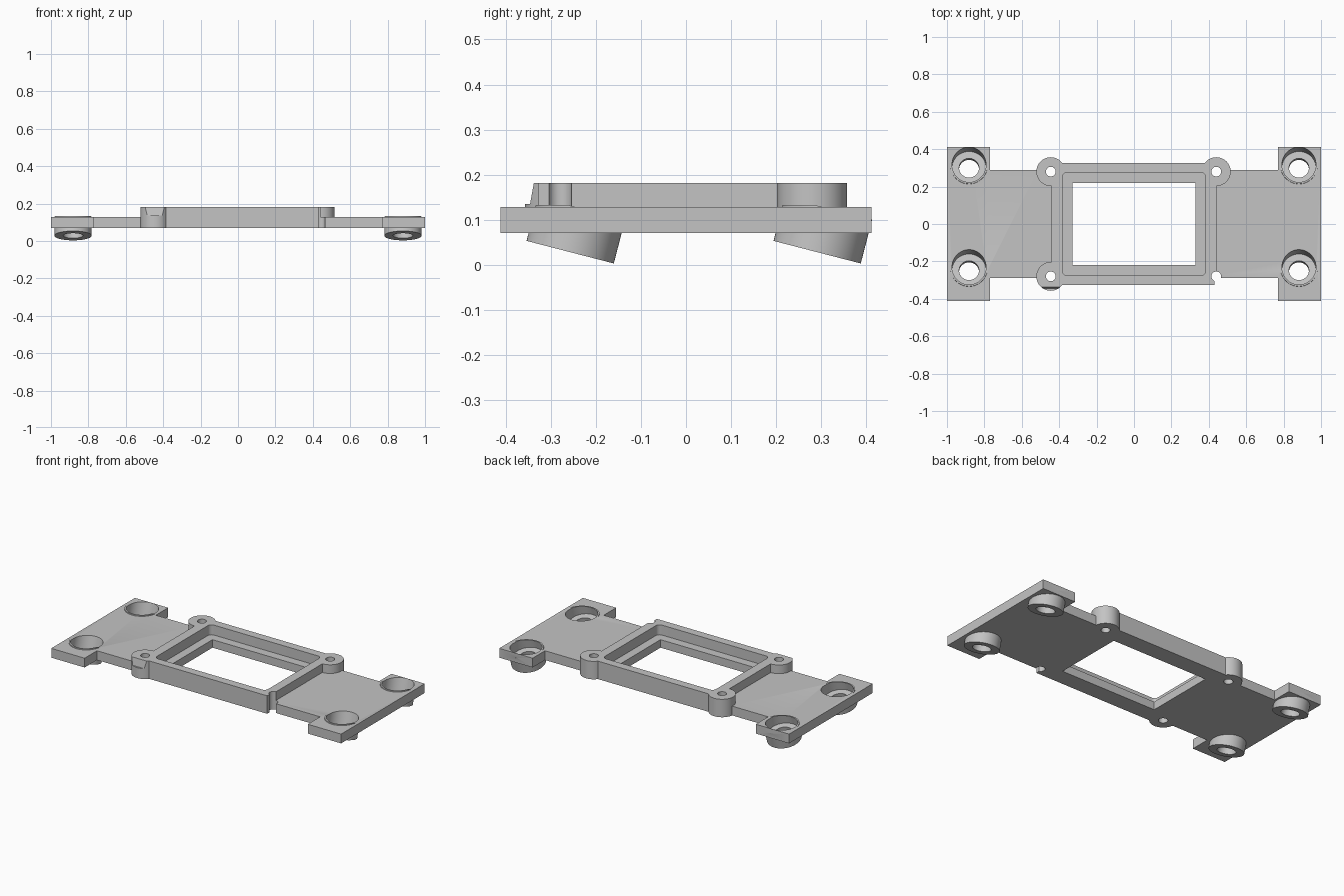
import bpy, bmesh, math
from mathutils import Matrix, Vector

cube = bpy.data.objects.get("Cube")
if cube:
    bpy.data.objects.remove(cube, do_unlink=True)

grey = bpy.data.materials.new("plain grey")
grey.use_nodes = True
grey.diffuse_color = (0.55, 0.55, 0.55, 1)
grey.node_tree.nodes["Principled BSDF"].inputs["Base Color"].default_value = grey.diffuse_color

BOTTOM, PLATE_TOP, FRAME_TOP, LEDGE = 0.07, 0.128, 0.182, 0.12


def finish(name, bm):
    bmesh.ops.recalc_face_normals(bm, faces=bm.faces[:])
    mesh = bpy.data.meshes.new(name)
    bm.to_mesh(mesh)
    bm.free()
    mesh.materials.append(grey)
    ob = bpy.data.objects.new(name, mesh)
    bpy.context.collection.objects.link(ob)
    return ob


def prism(name, outline, z0, z1):
    bm = bmesh.new()
    face = bm.faces.new([bm.verts.new((x, y, z0)) for x, y in outline])
    top = bmesh.ops.extrude_face_region(bm, geom=[face])["geom"]
    bmesh.ops.translate(bm, vec=(0, 0, z1 - z0),
                        verts=[v for v in top if isinstance(v, bmesh.types.BMVert)])
    return finish(name, bm)


def block(name, x0, x1, y0, y1, z0, z1):
    return prism(name, [(x0, y0), (x1, y0), (x1, y1), (x0, y1)], z0, z1)


def rod(name, base, radius, h0, h1, tilt=0.0, sides=64):
    """Cylinder spanning h0..h1 along an axis through base, leaning towards +y."""
    bm = bmesh.new()
    place = (Matrix.Translation(base) @ Matrix.Rotation(-tilt, 4, 'X')
             @ Matrix.Translation((0, 0, (h0 + h1) / 2)))
    bmesh.ops.create_cone(bm, cap_ends=True, segments=sides, radius1=radius,
                          radius2=radius, depth=h1 - h0, matrix=place)
    return finish(name, bm)


def combine(target, other, operation):
    mod = target.modifiers.new("combine", 'BOOLEAN')
    mod.operation, mod.solver, mod.object = operation, 'EXACT', other
    bpy.ops.object.select_all(action='DESELECT')
    target.select_set(True)
    bpy.context.view_layer.objects.active = target
    bpy.ops.object.modifier_apply(modifier=mod.name)
    bpy.data.objects.remove(other, do_unlink=True)


# Base plate: narrow middle with a wide ear strip at each end
quarter = [(1, 0.412), (0.77, 0.412), (0.77, 0.29)]
left_side = quarter + [(-x, y) for x, y in reversed(quarter)]
body = prism("mounting_plate", left_side + [(-x, -y) for x, y in left_side],
             BOTTOM, PLATE_TOP)

# Raised frame, short of its front left corner
frame = prism("raised_frame", [(-0.442, -0.327), (0.43, -0.327), (0.43, -0.28),
                               (0.44, -0.28), (0.44, 0.327), (-0.442, 0.327)],
              BOTTOM, FRAME_TOP)
combine(body, frame, 'UNION')

# Screw bosses; the front right one has a slanted cut on its front
screws = [(-0.445, 0.28), (0.44, 0.28), (-0.445, -0.28), (0.44, -0.28)]
for i, (x, y) in enumerate(screws[:3]):
    boss = rod("screw_boss", (x, y, 0), 0.077, BOTTOM, FRAME_TOP)
    if i == 2:
        bm = bmesh.new()
        side = [(-0.336, 0.19), (-0.346, 0.135), (-0.4, 0.135), (-0.4, 0.19)]
        face = bm.faces.new([bm.verts.new((x - 0.1, p, q)) for p, q in side])
        ext = bmesh.ops.extrude_face_region(bm, geom=[face])["geom"]
        bmesh.ops.translate(bm, vec=(0.2, 0, 0),
                            verts=[v for v in ext if isinstance(v, bmesh.types.BMVert)])
        combine(boss, finish("slant_cutter", bm), 'DIFFERENCE')
    combine(body, boss, 'UNION')

# Stepped window: rounded pocket over a smaller rectangular opening
corner = 0.025
pocket = []
for k, (sx, sy) in enumerate([(1, 1), (-1, 1), (-1, -1), (1, -1)]):
    for j in range(7):
        a = math.radians(90 * k + 15 * j)
        pocket.append((sx * (0.383 - corner) + corner * math.cos(a),
                       sy * (0.275 - corner) + corner * math.sin(a)))
combine(body, prism("pocket_cutter", pocket, LEDGE, 0.3), 'DIFFERENCE')
combine(body, block("window_cutter", -0.33, 0.33, -0.22, 0.22, -0.1, 0.3), 'DIFFERENCE')

# Screw holes
for x, y in screws:
    combine(body, rod("screw_cutter", (x, y, 0), 0.026, -0.1, 0.3, sides=32), 'DIFFERENCE')

# Tilted cups under the ears, trimmed flat just above the plate, with stepped bores
TILT = math.radians(14.5)
cups = [Vector((x, y, 0.028)) for x in (-0.882, 0.882) for y in (-0.257, 0.291)]
for base in cups:
    cup = rod("tilted_cup", base, 0.1, 0, 0.1, TILT)
    trim = block("trim_cutter", base.x - 0.2, base.x + 0.2, base.y - 0.2, base.y + 0.3,
                 0.133, 0.3)
    combine(cup, trim, 'DIFFERENCE')
    combine(body, cup, 'UNION')
for base in cups:
    combine(body, rod("bore_cutter", base, 0.091, 0.035, 0.25, TILT), 'DIFFERENCE')
    combine(body, rod("hole_cutter", base, 0.053, -0.05, 0.2, TILT), 'DIFFERENCE')

# Smooth round walls, keep edges sharp
bpy.ops.object.select_all(action='DESELECT')
body.select_set(True)
bpy.context.view_layer.objects.active = body
bpy.ops.object.shade_smooth_by_angle(angle=math.radians(30))
